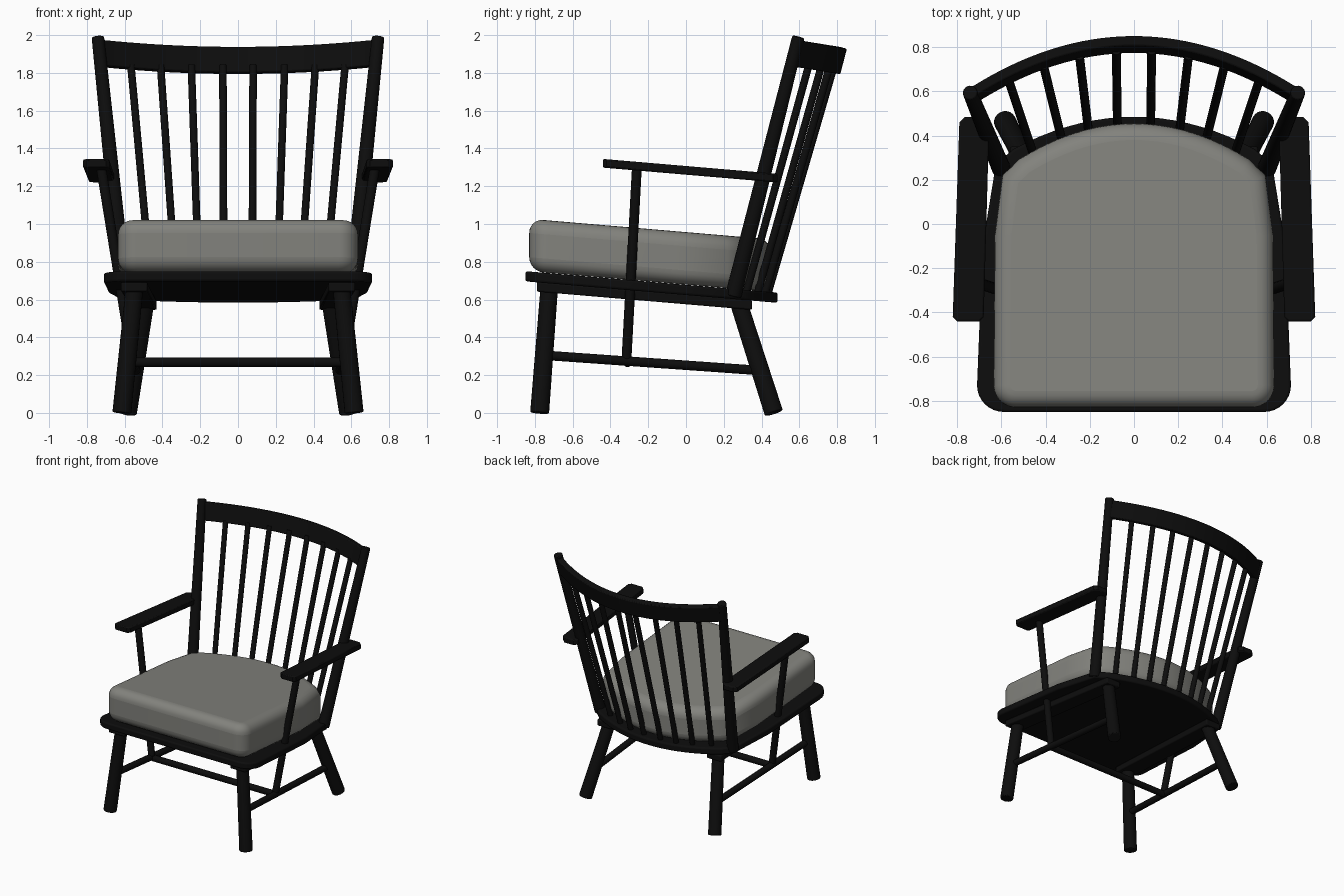
import bpy, bmesh, math
from mathutils import Vector

if "Cube" in bpy.data.objects:
    bpy.data.objects.remove(bpy.data.objects["Cube"])

SLOPE = -0.085  # seat falls towards the back


def material(name, rgb):
    m = bpy.data.materials.new(name)
    m.diffuse_color = (*rgb, 1)
    m.use_nodes = True
    m.node_tree.nodes["Principled BSDF"].inputs["Base Color"].default_value = m.diffuse_color
    return m


BLACK = material("black_wood", (0.004, 0.004, 0.004))
GREY = material("grey_fabric", (0.225, 0.225, 0.205))


def finish(bm, name, mat, bevel=0, segments=3):
    bmesh.ops.recalc_face_normals(bm, faces=bm.faces)
    me = bpy.data.meshes.new(name)
    bm.to_mesh(me)
    bm.free()
    ob = bpy.data.objects.new(name, me)
    bpy.context.collection.objects.link(ob)
    me.materials.append(mat)
    if bevel:
        mod = ob.modifiers.new("bevel", 'BEVEL')
        mod.width, mod.segments = bevel, segments
        mod.limit_method, mod.angle_limit = 'ANGLE', math.radians(50)
    bpy.context.view_layer.objects.active = ob
    ob.select_set(True)
    bpy.ops.object.shade_smooth_by_angle(angle=math.radians(40))
    ob.select_set(False)
    return ob


def rod(name, a, b, ra, rb, bevel=0.006):
    """Tapered round bar from a to b."""
    a, b = Vector(a), Vector(b)
    d = b - a
    bm = bmesh.new()
    bmesh.ops.create_cone(bm, cap_ends=True, segments=20, radius1=ra, radius2=rb, depth=d.length)
    bm.transform(d.to_track_quat('Z', 'Y').to_matrix().to_4x4())
    bmesh.ops.translate(bm, verts=bm.verts, vec=(a + b) / 2)
    return finish(bm, name, BLACK, bevel, 2)


def slab(name, outline, z0, z1, mat, bevel, segments, slope=SLOPE, base=0.0):
    """Extruded outline, sheared so that it slopes along y."""
    bm = bmesh.new()
    f = bm.faces.new([bm.verts.new((x, y, z0)) for x, y in outline])
    r = bmesh.ops.extrude_face_region(bm, geom=[f])
    for v in r["geom"]:
        if isinstance(v, bmesh.types.BMVert):
            v.co.z = z1
    for v in bm.verts:
        v.co.z += base + slope * v.co.y
    return finish(bm, name, mat, bevel, segments)


def seat_outline(half, yf, r, mid, corner, yb):
    """Rounded front corners, tapering sides, bowed back."""
    side = [(r * 0.0, yf)]
    for i in range(9):
        t = math.pi / 2 * i / 8
        side.append((half - r + r * math.sin(t), yf + r - r * math.cos(t)))
    side += [mid, corner]
    cx, cy = corner
    for i in range(1, 11):
        u = 1 - i / 10
        side.append((cx * u * 0.97, yb - (yb - cy - 0.035) * u * u))
    return side + [(-x, y) for x, y in reversed(side[1:-1])]


# Seat board
slab("seat", seat_outline(0.71, -0.85, 0.12, (0.685, -0.1), (0.625, 0.27), 0.485),
     0.624, 0.678, BLACK, 0.012, 3)

# Cushion, slightly domed
slab("seat_cushion", seat_outline(0.635, -0.83, 0.10, (0.63, -0.05), (0.595, 0.22), 0.455),
     0.679, 0.957, GREY, 0.075, 6)


# Top rail, bowed in plan and leaning back
def rail_path(t):
    x = 0.735 * t
    return Vector((x, 0.812 - 0.235 * t * t, 1.866 + 0.038 * t * t))


bm = bmesh.new()
up = Vector((0, 0.26, 1)).normalized()
rings = []
for i in range(33):
    t = -1 + i / 16
    c = rail_path(t)
    tan = (rail_path(t + 0.01) - rail_path(t - 0.01)).normalized()
    n = up.cross(tan).normalized()
    rings.append([bm.verts.new(c + n * p * 0.023 + up * q * 0.07)
                  for p, q in ((-1, -1), (1, -1), (1, 1), (-1, 1))])
for a, b in zip(rings, rings[1:]):
    for k in range(4):
        bm.faces.new((a[k], a[(k + 1) % 4], b[(k + 1) % 4], b[k]))
bm.faces.new(rings[0])
bm.faces.new(rings[-1])
finish(bm, "top_rail", BLACK, 0.007, 2)

for s, side in ((-1, "left"), (1, "right")):
    # Back posts
    rod(f"back_post_{side}", (s * 0.6, 0.25, 0.62), (s * 0.742, 0.595, 1.99), 0.043, 0.033)
    # Back spindles
    for i, (xb, yb, xt, yt) in enumerate(((0.075, 0.43, 0.08, 0.785), (0.205, 0.415, 0.247, 0.762),
                                          (0.325, 0.375, 0.41, 0.718), (0.455, 0.315, 0.567, 0.65))):
        rod(f"spindle_{side}_{i + 1}", (s * xb, yb, 0.62), (s * xt, yt, 1.84), 0.02, 0.02, 0)
    # Legs
    rod(f"front_leg_{side}", (s * 0.615, -0.775, 0), (s * 0.545, -0.722, 0.69), 0.05, 0.046)
    rod(f"back_leg_{side}", (s * 0.585, 0.465, 0), (s * 0.485, 0.27, 0.61), 0.05, 0.046)
    # Cleat under the seat
    slab(f"seat_cleat_{side}", [(s * x, y) for x, y in ((0.48, -0.79), (0.62, -0.79), (0.56, 0.35), (0.43, 0.35))],
         0.575, 0.626, BLACK, 0.008, 2)
    # Side stretcher and arm support standing on it
    rod(f"side_stretcher_{side}", (s * 0.58, -0.75, 0.305), (s * 0.54, 0.385, 0.225), 0.025, 0.025)
    rod(f"arm_support_{side}", (s * 0.56, -0.315, 0.285), (s * 0.725, -0.26, 1.3), 0.026, 0.026)
    # Armrest
    slab(f"armrest_{side}", [(s * x, y) for x, y in ((0.68, -0.42), (0.70, -0.44), (0.80, -0.44), (0.82, -0.42),
                                                     (0.79, 0.46), (0.765, 0.485), (0.68, 0.485), (0.655, 0.46))],
         -0.023, 0.023, BLACK, 0.008, 2, base=1.284)

# Cross stretcher
rod("cross_stretcher", (-0.56, -0.31, 0.268), (0.56, -0.31, 0.268), 0.025, 0.025)
